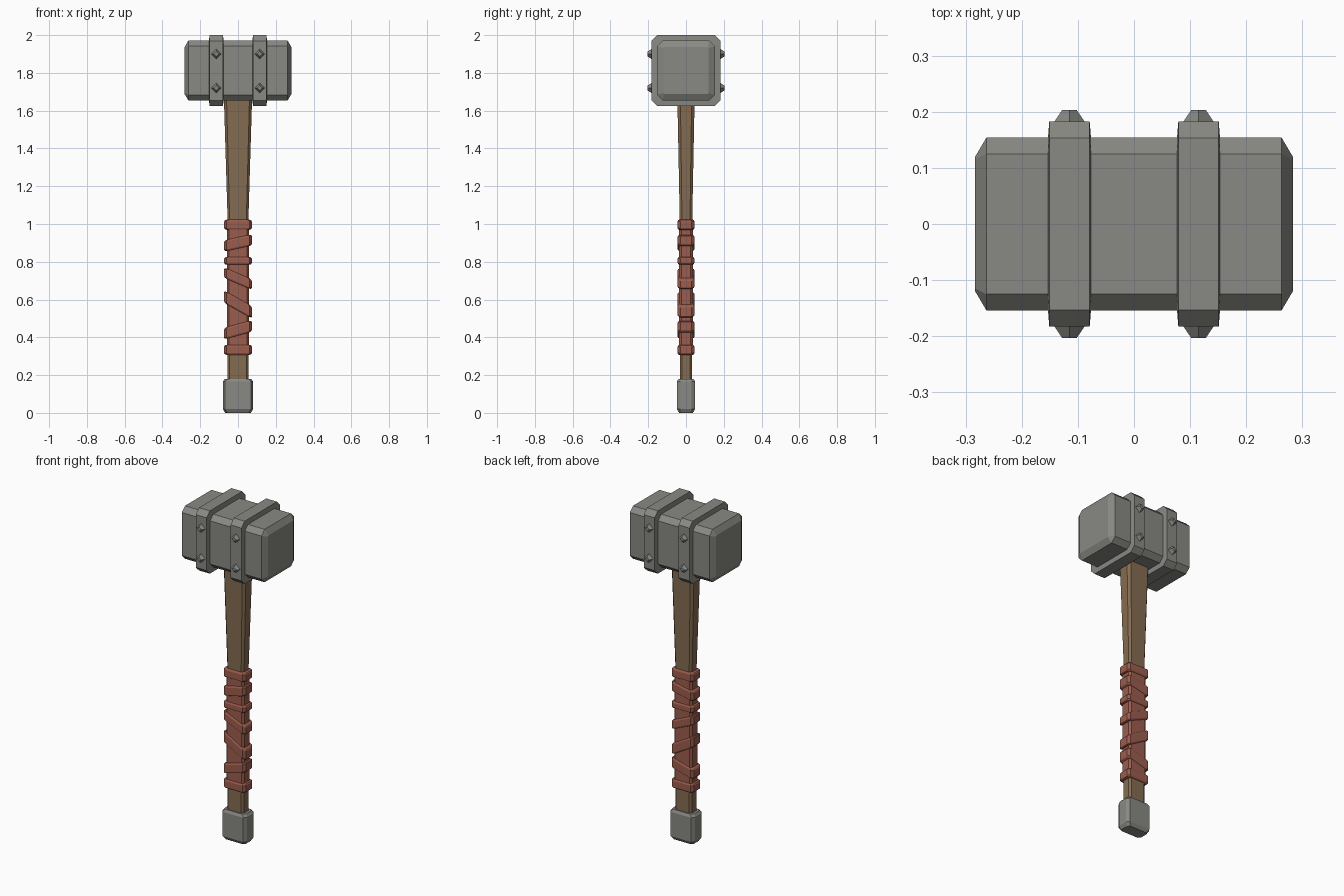
import bpy, bmesh, math
from mathutils import Matrix, Vector

if "Cube" in bpy.data.objects:
    bpy.data.objects.remove(bpy.data.objects["Cube"])


def material(name, rgb):
    m = bpy.data.materials.new(name)
    m.diffuse_color = (*rgb, 1)
    m.use_nodes = True
    m.node_tree.nodes["Principled BSDF"].inputs["Base Color"].default_value = m.diffuse_color
    return m


STEEL = material("grey_metal", (0.25, 0.25, 0.23))
WOOD = material("brown_wood", (0.235, 0.152, 0.083))
LEATHER = material("red_leather", (0.33, 0.107, 0.075))


def finish(name, bm, mat):
    bmesh.ops.recalc_face_normals(bm, faces=bm.faces[:])
    mesh = bpy.data.meshes.new(name)
    bm.to_mesh(mesh)
    bm.free()
    mesh.materials.append(mat)
    obj = bpy.data.objects.new(name, mesh)
    bpy.context.collection.objects.link(obj)
    return obj


def octagon(a, b, ca, cb):
    """Rectangle of half sizes a, b with its corners cut by ca, cb."""
    return [(a, b - cb), (a - ca, b), (ca - a, b), (-a, b - cb),
            (-a, cb - b), (ca - a, -b), (a - ca, -b), (a, cb - b)]


def loft(name, rings, mat, place):
    """rings: (position, a, b, ca, cb); place maps (u, v, position) to a point."""
    bm = bmesh.new()
    loops = [[bm.verts.new(place(u, v, t)) for u, v in octagon(a, b, ca, cb)]
             for t, a, b, ca, cb in rings]
    for lo, hi in zip(loops, loops[1:]):
        for i in range(8):
            j = (i + 1) % 8
            bm.faces.new((lo[i], lo[j], hi[j], hi[i]))
    bm.faces.new(loops[0])
    bm.faces.new(loops[-1])
    return finish(name, bm, mat)


HEAD_Z = 1.8125


def upright(u, v, t):
    return (u, v, t)


def along_x(u, v, t):
    return (t, u, HEAD_Z + v)


# hammer head block
loft("hammer_head", [(-0.283, 0.12, 0.124, 0.005, 0.005),
                     (-0.263, 0.154, 0.158, 0.029, 0.029),
                     (0.263, 0.154, 0.158, 0.029, 0.029),
                     (0.283, 0.12, 0.124, 0.005, 0.005)], STEEL, along_x)

# two bands around the head, each with four studs
for side, s in (("left", -1), ("right", 1)):
    x = 0.115 * s
    loft(side + "_band", [(x - 0.039, 0.145, 0.149, 0.025, 0.025),
                          (x - 0.036, 0.183, 0.1875, 0.03, 0.03),
                          (x + 0.036, 0.183, 0.1875, 0.03, 0.03),
                          (x + 0.039, 0.145, 0.149, 0.025, 0.025)], STEEL, along_x)
    for face, f in (("front", -1), ("back", 1)):
        for level, z in (("upper", 1.90), ("lower", 1.72)):
            bm = bmesh.new()
            turn = Matrix.Rotation(-f * math.pi / 2, 4, "X")
            bmesh.ops.create_cone(bm, cap_ends=True, segments=4, radius1=0.03,
                                  radius2=0.013, depth=0.025,
                                  matrix=Matrix.Translation((x, f * 0.1905, z)) @ turn)
            finish(f"{side}_{face}_{level}_stud", bm, STEEL)

# wooden handle, flaring towards the head
loft("handle", [(0.1, 0.055, 0.033, 0.011, 0.012),
                (1.02, 0.055, 0.033, 0.011, 0.012),
                (1.68, 0.075, 0.046, 0.014, 0.016)], WOOD, upright)

# metal cap at the foot
loft("end_cap", [(0.0, 0.068, 0.036, 0.012, 0.014),
                 (0.02, 0.08, 0.048, 0.012, 0.018),
                 (0.165, 0.08, 0.048, 0.012, 0.018),
                 (0.18, 0.07, 0.04, 0.012, 0.016)], STEEL, upright)

# leather grip under the wraps
loft("grip_sleeve", [(0.32, 0.059, 0.037, 0.011, 0.012),
                     (1.01, 0.059, 0.037, 0.011, 0.012)], LEATHER, upright)

# wraps: centre height, height of the strap, rise from left to right
WRAPS = [(0.334, 0.054, 0.0), (0.44, 0.062, 0.04), (0.574, 0.066, -0.082),
         (0.711, 0.056, -0.063), (0.805, 0.042, 0.0), (0.90, 0.06, 0.032),
         (0.996, 0.054, 0.0)]
for n, (z, h, rise) in enumerate(WRAPS, 1):
    slope = rise / 0.146
    loft(f"grip_wrap_{n}", [(z - h / 2, 0.058, 0.036, 0.011, 0.012),
                            (z - h / 2 + 0.003, 0.069, 0.041, 0.012, 0.014),
                            (z - h / 2 + 0.009, 0.073, 0.044, 0.012, 0.014),
                            (z + h / 2 - 0.009, 0.073, 0.044, 0.012, 0.014),
                            (z + h / 2 - 0.003, 0.069, 0.041, 0.012, 0.014),
                            (z + h / 2, 0.058, 0.036, 0.011, 0.012)], LEATHER,
         lambda u, v, t: (u, v, t + slope * u))
